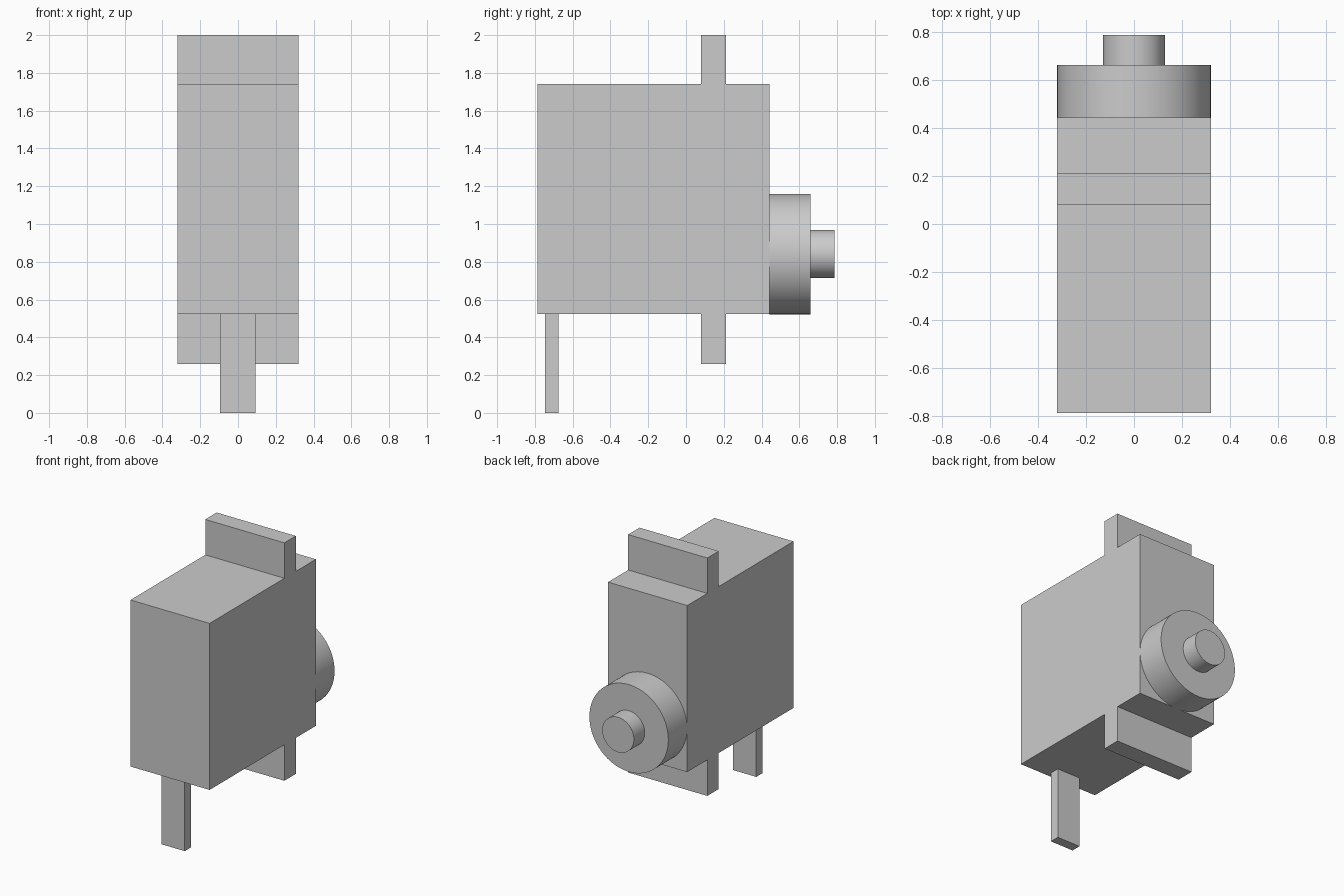
import bpy, bmesh, math
from mathutils import Matrix

if "Cube" in bpy.data.objects:
    bpy.data.objects.remove(bpy.data.objects["Cube"])

grey = bpy.data.materials.new("light_grey")
grey.diffuse_color = (0.6, 0.6, 0.6, 1)
grey.use_nodes = True
grey.node_tree.nodes["Principled BSDF"].inputs["Base Color"].default_value = grey.diffuse_color


def finish(name, bm):
    bmesh.ops.recalc_face_normals(bm, faces=bm.faces)
    mesh = bpy.data.meshes.new(name)
    bm.to_mesh(mesh)
    bm.free()
    mesh.materials.append(grey)
    obj = bpy.data.objects.new(name, mesh)
    bpy.context.collection.objects.link(obj)
    return obj


def extrude_profile(name, points, x0, x1):
    """Extrude a closed (y, z) profile along x."""
    bm = bmesh.new()
    face = bm.faces.new([bm.verts.new((x0, y, z)) for y, z in points])
    out = bmesh.ops.extrude_face_region(bm, geom=[face])
    verts = [g for g in out["geom"] if isinstance(g, bmesh.types.BMVert)]
    bmesh.ops.translate(bm, verts=verts, vec=(x1 - x0, 0, 0))
    return finish(name, bm)


def disc(name, radius, y0, y1, z):
    """Smooth cylinder lying along y."""
    bm = bmesh.new()
    place = Matrix.Translation((0, (y0 + y1) / 2, z)) @ Matrix.Rotation(math.pi / 2, 4, "X")
    bmesh.ops.create_cone(bm, cap_ends=True, segments=96, radius1=radius,
                          radius2=radius, depth=y1 - y0, matrix=place)
    obj = finish(name, bm)
    bpy.ops.object.select_all(action="DESELECT")
    obj.select_set(True)
    bpy.context.view_layer.objects.active = obj
    bpy.ops.object.shade_smooth_by_angle(angle=math.radians(30))


# Housing with the mounting flanges flush in its sides
front, back, low, high = -0.785, 0.443, 0.523, 1.741
f0, f1, f_low, f_high = 0.079, 0.211, 0.26, 2.0
extrude_profile("housing_with_flanges", [
    (front, low), (f0, low), (f0, f_low), (f1, f_low), (f1, low), (back, low),
    (back, high), (f1, high), (f1, f_high), (f0, f_high), (f0, high), (front, high),
], -0.32, 0.32)

# Cable strip under the front end
extrude_profile("cable", [(-0.747, 0), (-0.676, 0), (-0.676, low), (-0.747, low)],
                -0.095, 0.092)

# Gear boss and output shaft on the back
disc("gear_boss", 0.319, back, 0.66, 0.841)
disc("output_shaft", 0.128, 0.66, 0.785, 0.841)
